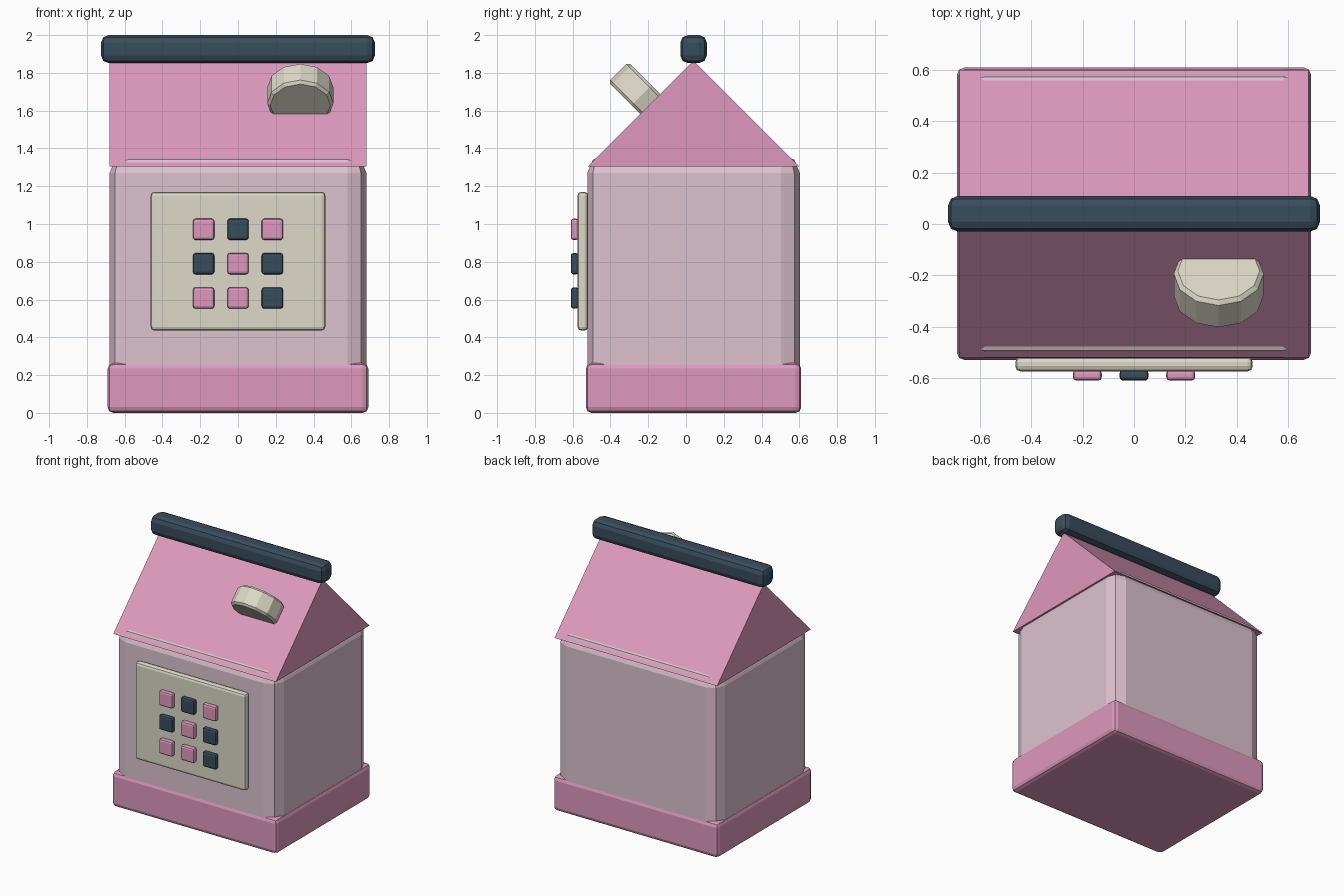
import bpy, math
from mathutils import Matrix

cube = bpy.data.objects.get("Cube")
if cube:
    bpy.data.objects.remove(cube, do_unlink=True)


def material(name, srgb):
    linear = [((c / 255 + 0.055) / 1.055) ** 2.4 for c in srgb] + [1]
    m = bpy.data.materials.new(name)
    m.use_nodes = True
    m.diffuse_color = linear
    m.node_tree.nodes["Principled BSDF"].inputs["Base Color"].default_value = linear
    return m


PINK = material("pink", (222, 153, 189))
PALE = material("pale pink", (221, 195, 208))
CREAM = material("cream", (221, 217, 200))
NAVY = material("navy", (57, 77, 93))


def finish(obj, name, mat, width, segments):
    obj.name = name
    obj.data.materials.append(mat)
    if width:
        bevel = obj.modifiers.new("rounded edges", 'BEVEL')
        bevel.width = width
        bevel.segments = segments
        bevel.limit_method = 'ANGLE'
        bevel.angle_limit = math.radians(40)
    return obj


def box(name, mat, center, size, width, segments=2):
    bpy.ops.mesh.primitive_cube_add(size=1, location=center)
    obj = bpy.context.object
    obj.data.transform(Matrix.Diagonal((*size, 1)))
    return finish(obj, name, mat, width, segments)


MID = 0.04  # depth centre of the carton

# Carton body and base
box("carton_body", PALE, (0, MID, 0.735), (1.36, 1.125, 1.27), 0.1)
box("carton_base", PINK, (0, MID, 0.132), (1.38, 1.14, 0.264), 0.03)

# Gable roof prism
half_x, half_y, eave, apex = 0.68, 0.56, 1.305, 1.865
profile = [(-half_y, eave), (half_y, eave), (0, apex)]
verts = [(x, MID + y, z) for x in (-half_x, half_x) for y, z in profile]
faces = [(0, 1, 2), (5, 4, 3), (0, 3, 4, 1), (1, 4, 5, 2), (2, 5, 3, 0)]
mesh = bpy.data.meshes.new("gable_roof")
mesh.from_pydata(verts, [], faces)
roof = bpy.data.objects.new("gable_roof", mesh)
bpy.context.collection.objects.link(roof)
finish(roof, "gable_roof", PINK, 0, 0)

# Ridge bar
box("ridge_bar", NAVY, (0, MID, 1.926), (1.45, 0.14, 0.148), 0.04)

# Round spout standing on the front slope, axis along the slope
bpy.ops.mesh.primitive_cylinder_add(
    vertices=12, radius=0.175, depth=0.15, location=(0.33, -0.236, 1.681),
    rotation=(math.radians(-45), 0, 0))
spout = finish(bpy.context.object, "spout_cap", CREAM, 0.015, 1)

# Front panel with a grid of buttons
box("front_panel", CREAM, (0, -0.546, 0.803), (0.925, 0.056, 0.735), 0.02)
for row, colours in enumerate(("PNP", "NPN", "PPN")):
    for col, key in enumerate(colours):
        box(f"button_{row + 1}_{col + 1}", PINK if key == "P" else NAVY,
            ((col - 1) * 0.182, -0.589, 0.972 - row * 0.182),
            (0.113, 0.042, 0.113), 0.014)
